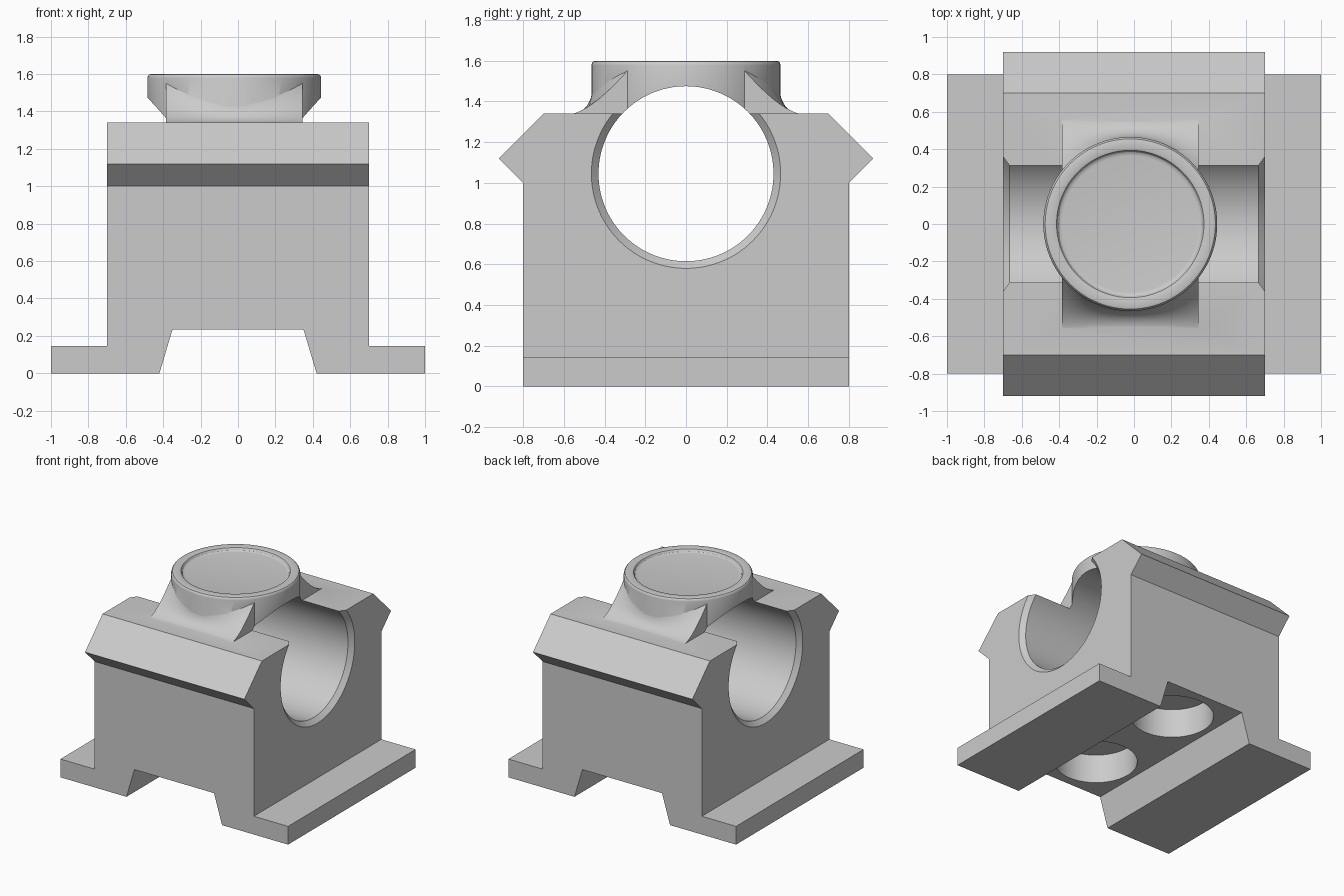
import bpy, bmesh, math
from mathutils import Matrix, Vector

cube = bpy.data.objects.get("Cube")
if cube:
    bpy.data.objects.remove(cube, do_unlink=True)

grey = bpy.data.materials.new("plain_grey")
grey.use_nodes = True
colour = (0.6, 0.6, 0.6, 1)
grey.diffuse_color = colour
grey.node_tree.nodes["Principled BSDF"].inputs["Base Color"].default_value = colour


def add_mesh(name, bm):
    bmesh.ops.recalc_face_normals(bm, faces=bm.faces)
    mesh = bpy.data.meshes.new(name)
    bm.to_mesh(mesh)
    bm.free()
    mesh.materials.append(grey)
    obj = bpy.data.objects.new(name, mesh)
    bpy.context.collection.objects.link(obj)
    return obj


def loft(name, sections):
    """Closed solid through matching rings of points."""
    bm = bmesh.new()
    rings = [[bm.verts.new(p) for p in s] for s in sections]
    for a, b in zip(rings, rings[1:]):
        for i in range(len(a)):
            j = (i + 1) % len(a)
            bm.faces.new((a[i], a[j], b[j], b[i]))
    bm.faces.new(rings[0])
    bm.faces.new(rings[-1])
    return add_mesh(name, bm)


def revolve(name, profile, steps, matrix=Matrix()):
    """Solid of revolution from (radius, height) points, capped at both ends."""
    turns = [2 * math.pi * k / steps for k in range(steps)]
    return loft(name, [[matrix @ Vector((r * math.cos(a), r * math.sin(a), h))
                        for a in turns] for r, h in profile])


def mirrored(half):
    return half + [(-u, v) for u, v in reversed(half)]


def combine(target, tool, operation):
    mod = target.modifiers.new(operation.lower(), 'BOOLEAN')
    mod.operation = operation
    mod.solver = 'EXACT'
    mod.object = tool
    bpy.context.view_layer.objects.active = target
    bpy.ops.object.modifier_apply(modifier=mod.name)
    bpy.data.objects.remove(tool, do_unlink=True)


# Body: front outline (feet and channel) crossed with side outline (rails)
front = mirrored([(0.35, 0.235), (0.42, 0), (1, 0), (1, 0.145), (0.7, 0.145), (0.7, 1.5)])
side = mirrored([(0.8, -0.1), (0.8, 1), (0.92, 1.12), (0.7, 1.34)])
body = loft("bearing_block", [[(u, y, v) for u, v in front] for y in (-1.1, 1.1)])
rails = loft("side_outline", [[(x, u, v) for u, v in side] for x in (-1.1, 1.1)])
combine(body, rails, 'INTERSECT')

# Round boss with softened rim and shallow recess
boss_x, boss_r = -0.02, 0.465
boss = revolve("round_boss", [
    (boss_r, 1.25), (boss_r, 1.578), (0.462, 1.589), (0.455, 1.597), (0.444, 1.6),
    (0.402, 1.6), (0.394, 1.597), (0.389, 1.59), (0.385, 1.582), (0.377, 1.577),
    (0.365, 1.575)], 96, Matrix.Translation((boss_x, 0, 0)))

# Concave flares blending the boss into the deck on both long sides
sections = []
half_width, columns, steps = 0.365, 24, 12
for c in range(columns + 1):
    dx = half_width * (2 * c / columns - 1)
    t = (dx / half_width) ** 2
    start = Vector((math.sqrt(boss_r ** 2 - dx ** 2) - 0.004, 1.45 + 0.105 * t))
    bend = Vector((0.475 - 0.015 * t, 1.345 + 0.01 * t))
    end = Vector((0.57, 1.337))
    curve = []
    for k in range(steps + 1):
        s = k / steps
        p = start * (1 - s) ** 2 + bend * 2 * s * (1 - s) + end * s * s
        curve.append((p.x, p.y))
    ring = mirrored(curve + [(0.57, 1.25)])
    sections.append([(boss_x + dx, u, v) for u, v in ring])
flare = loft("boss_flare", sections)
combine(boss, flare, 'UNION')
combine(body, boss, 'UNION')

# Cross bore with chamfered mouths
along_x = Matrix.Translation((0, 0, 1.045)) @ Matrix.Rotation(math.pi / 2, 4, 'Y')
bore = revolve("bore_cutter", [(0.545, -0.78), (0.43, -0.665), (0.43, 0.665), (0.545, 0.78)],
               128, along_x)
combine(body, bore, 'DIFFERENCE')

# Two blind holes in the channel roof
for y in (-0.43, 0.43):
    hole = revolve("hole_cutter", [(0.3, 0.1), (0.3, 0.465)], 64,
                   Matrix.Translation((0, y, 0)))
    combine(body, hole, 'DIFFERENCE')

# Smooth curves, crisp edges
bpy.ops.object.select_all(action='DESELECT')
body.select_set(True)
bpy.context.view_layer.objects.active = body
bpy.ops.object.shade_smooth_by_angle(angle=math.radians(28))
